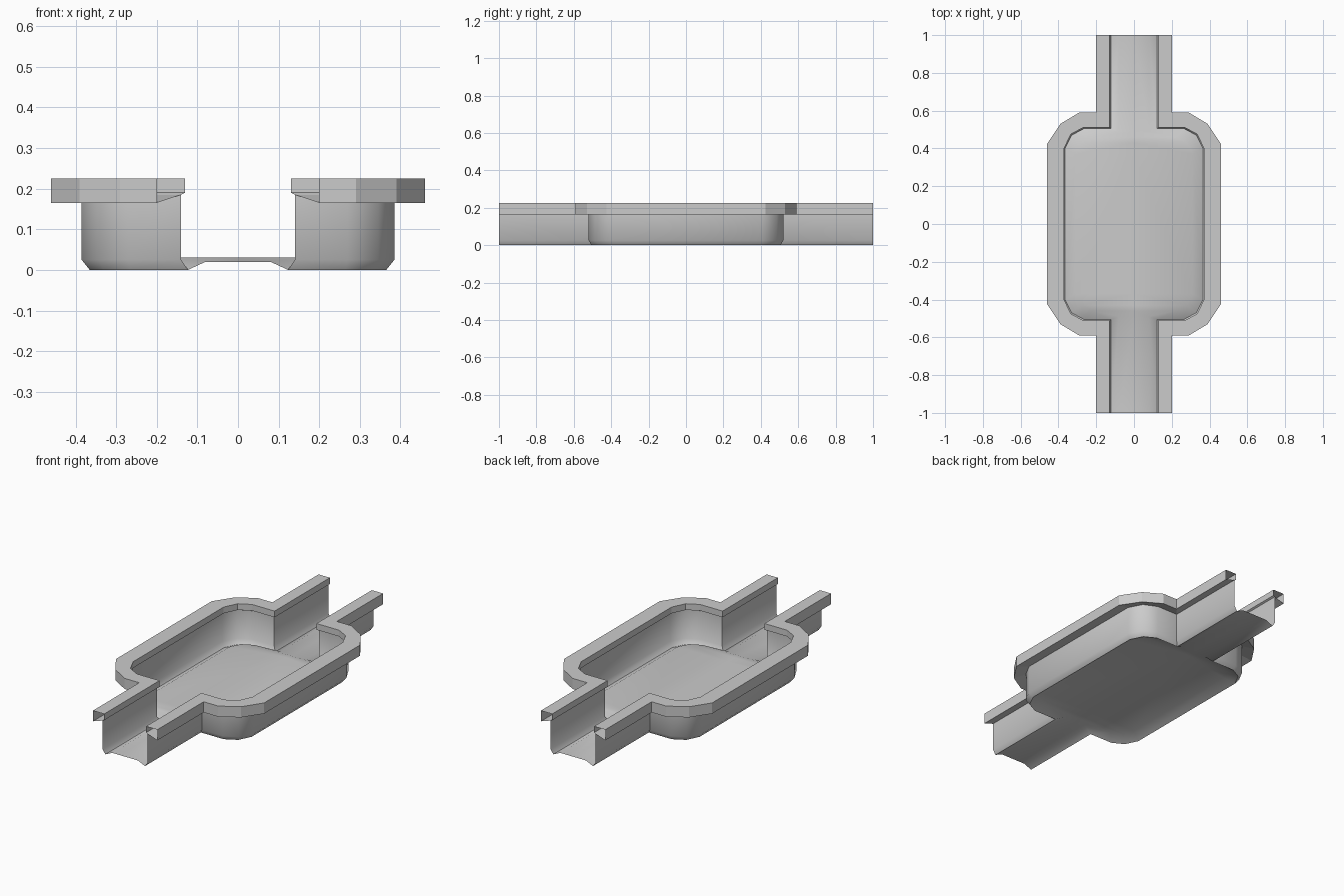
import bpy
import bmesh

if "Cube" in bpy.data.objects:
    bpy.data.objects.remove(bpy.data.objects["Cube"], do_unlink=True)

# Plan outlines of one quarter, from the channel end to the long pool side
OUTER = [(0.20, -1), (0.20, -0.59), (0.29, -0.59), (0.39, -0.53), (0.46, -0.425)]
LIP = [(0.13, -1), (0.13, -0.51), (0.27, -0.51), (0.335, -0.475), (0.37, -0.40)]
WALL = [(0.14, -1), (0.14, -0.52), (0.27, -0.52), (0.345, -0.485), (0.385, -0.41)]
BASE = [(0.123, -1), (0.123, -0.505), (0.265, -0.505), (0.33, -0.47), (0.365, -0.40)]
INNER = [(0.08, -1), (0.08, -0.49), (0.22, -0.46), (0.28, -0.43), (0.31, -0.37)]
MIDDLE = [(0, y) for x, y in INNER]


def ring(outline, height, pool_height=None):
    """Full side path along y, mirrored front to back; the pool may be higher."""
    pool = height if pool_height is None else pool_height
    half = [(x, y, height if i < 2 else pool) for i, (x, y) in enumerate(outline)]
    return half + [(x, -y, z) for x, y, z in reversed(half)]


def mirrored_strip(name, rings, material, smooth_angle=None):
    """Skin neighbouring rings, then mirror the result across x."""
    bm = bmesh.new()
    rows = [[bm.verts.new(p) for p in r] for r in rings]
    for a, b in zip(rows, rows[1:]):
        for i in range(len(a) - 1):
            bm.faces.new((a[i], a[i + 1], b[i + 1], b[i]))
    bmesh.ops.remove_doubles(bm, verts=bm.verts, dist=0.0001)
    mesh = bpy.data.meshes.new(name)
    bm.to_mesh(mesh)
    bm.free()
    mesh.materials.append(material)
    obj = bpy.data.objects.new(name, mesh)
    bpy.context.collection.objects.link(obj)
    mirror = obj.modifiers.new("mirror", "MIRROR")
    mirror.merge_threshold = 0.0005
    if smooth_angle:
        bpy.ops.object.select_all(action="DESELECT")
        obj.select_set(True)
        bpy.context.view_layer.objects.active = obj
        bpy.ops.object.shade_smooth_by_angle(angle=smooth_angle)
    return obj


grey = bpy.data.materials.new("plain grey")
grey.use_nodes = True
color = (0.6, 0.6, 0.6, 1)
grey.diffuse_color = color
grey.node_tree.nodes["Principled BSDF"].inputs["Base Color"].default_value = color

# Hollow rim, open at the channel ends
mirrored_strip("rim", [
    ring(WALL, 0.185), ring(OUTER, 0.165), ring(OUTER, 0.225),
    ring(LIP, 0.225), ring(LIP, 0.19), ring(WALL, 0.185),
], grey)

# Thin walls with a chamfered foot and a gently raised floor
mirrored_strip("basin", [
    ring(WALL, 0.185), ring(WALL, 0.025), ring(BASE, 0),
    ring(INNER, 0.02, 0.03), ring(MIDDLE, 0.02, 0.03),
], grey, 1.05)
